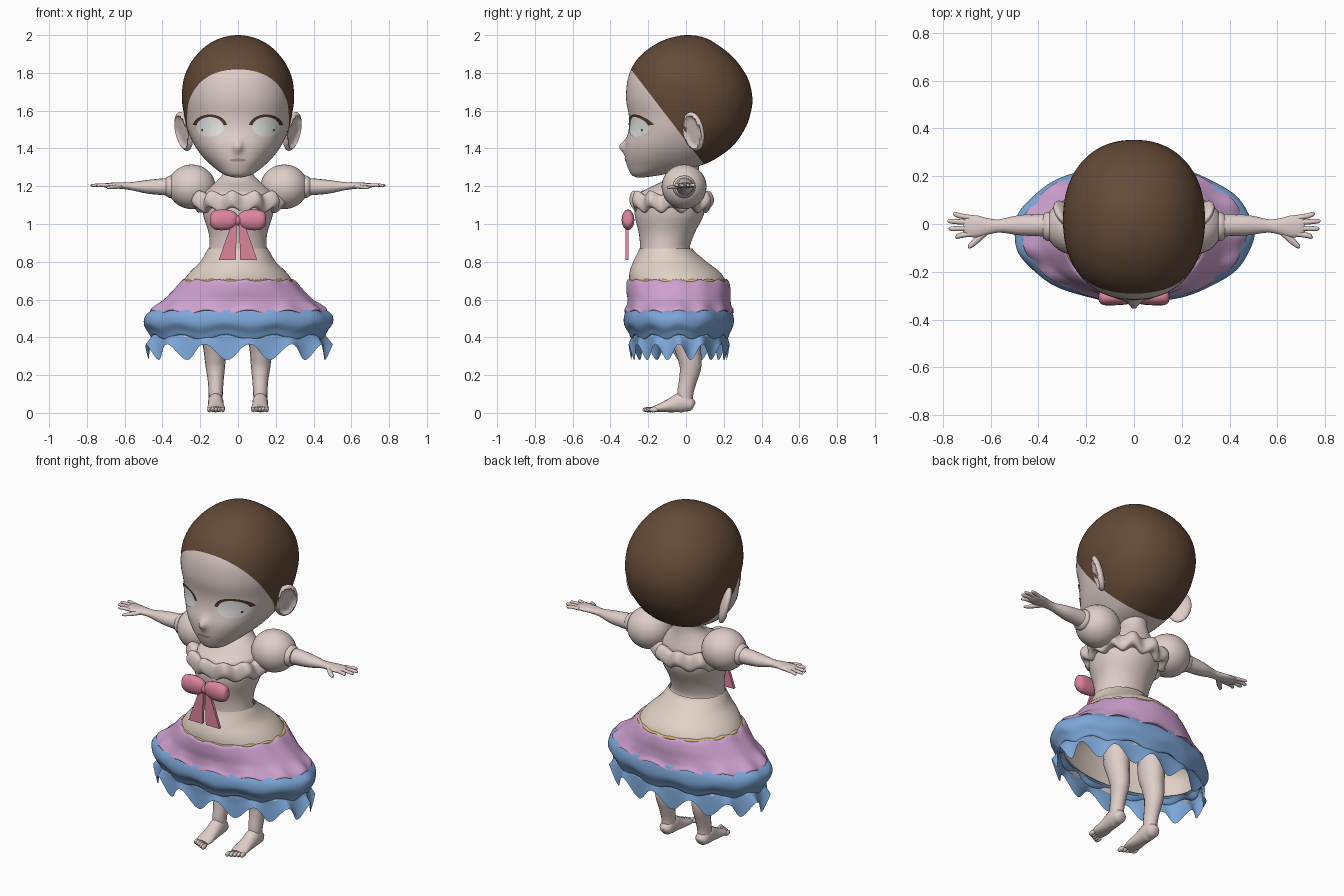
import bpy, bmesh
from math import sin, cos, pi, radians, exp
from mathutils import Vector, Matrix
from mathutils.bvhtree import BVHTree

if "Cube" in bpy.data.objects:
    bpy.data.objects.remove(bpy.data.objects["Cube"])


def material(name, r, g, b):
    color = [((c / 255 + 0.055) / 1.055) ** 2.4 for c in (r, g, b)] + [1]
    m = bpy.data.materials.new(name)
    m.use_nodes = True
    m.diffuse_color = color
    m.node_tree.nodes["Principled BSDF"].inputs["Base Color"].default_value = color
    return m


SKIN = material("skin", 223, 206, 201)
DRESS = material("cream_cloth", 225, 209, 197)
HAIR = material("brown_hair", 99, 74, 55)
LILAC = material("lilac_cloth", 208, 162, 209)
BLUE = material("blue_cloth", 125, 167, 217)
PINK = material("pink_ribbon", 220, 132, 158)
WHITE = material("eye_white", 252, 251, 250)
LASH = material("dark_lash", 78, 58, 42)
LIP = material("lip", 178, 140, 138)
GOLD = material("gold_trim", 220, 190, 120)
made = []


def finish(name, bm, mats, mirror=False, closed=True):
    if closed:
        bmesh.ops.recalc_face_normals(bm, faces=bm.faces)
    me = bpy.data.meshes.new(name)
    bm.to_mesh(me)
    bm.free()
    ob = bpy.data.objects.new(name, me)
    bpy.context.collection.objects.link(ob)
    for m in mats:
        me.materials.append(m)
    if mirror:
        ob.modifiers.new("mirror", "MIRROR")
    made.append(ob)
    return ob


def smooth_rows(rows, steps):
    """Catmull-Rom interpolation of number tuples."""
    out = []
    for i in range(len(rows) - 1):
        a, b, c, d = (rows[max(0, min(len(rows) - 1, i + j))] for j in (-1, 0, 1, 2))
        for s in range(steps):
            t = s / steps
            out.append([q + t / 2 * (r - p + t * (2 * p - 5 * q + 4 * r - u + t * (3 * (q - r) + u - p)))
                        for p, q, r, u in zip(a, b, c, d)])
    return out + [list(rows[-1])]


def skin_rings(bm, rings, cap=True):
    loops = [[bm.verts.new(p) for p in ring] for ring in rings]
    n = len(loops[0])
    for a, b in zip(loops, loops[1:]):
        for i in range(n):
            bm.faces.new((a[i], a[(i + 1) % n], b[(i + 1) % n], b[i]))
    if cap:
        bm.faces.new(loops[0])
        bm.faces.new(loops[-1])


def loft(rows, n=48, steps=4, power=2.0, waves=0, flare=0.5, cap=True):
    """Stack ovals given as (z, half width, front y, back y, wave height)."""
    rings = []
    for row in smooth_rows(rows, steps):
        z, w, yf, yb = row[:4]
        amp = row[4] if waves else 0
        ring = []
        for i in range(n):
            t = 2 * pi * (i + 0.5) / n
            c, s = cos(t), sin(t)
            k = 1 + flare * amp * cos(waves * t)
            c = abs(c) ** (2 / power) * (1 if c > 0 else -1) * k
            s = abs(s) ** (2 / power) * (1 if s > 0 else -1) * k
            ring.append((w * c, (yf + yb) / 2 + (yb - yf) / 2 * s, z + amp * cos(waves * t)))
        rings.append(ring)
    bm = bmesh.new()
    skin_rings(bm, rings, cap)
    return bm


def tube(bm, rows, up=(0, 0, 1), n=16, steps=4):
    """Sweep ovals along a path of (x, y, z, side radius, up radius)."""
    rows = smooth_rows(rows, steps)
    rings = []
    for i, r in enumerate(rows):
        d = Vector(rows[min(i + 1, len(rows) - 1)][:3]) - Vector(rows[max(i - 1, 0)][:3])
        side = d.cross(Vector(up)).normalized()
        top = side.cross(d).normalized()
        rings.append([Vector(r[:3]) + side * r[3] * cos(2 * pi * k / n) + top * r[4] * sin(2 * pi * k / n)
                      for k in range(n)])
    skin_rings(bm, rings)


def ball(bm, center, radii, seg=24):
    mat = Matrix.Translation(center) @ Matrix.Diagonal((*radii, 1))
    bmesh.ops.create_uvsphere(bm, u_segments=seg, v_segments=seg // 2, radius=1, matrix=mat)


# Head with a small pulled-out nose, and the hair cut in along a slanted hairline
head = loft([(1.247, .02, -.26, -.22), (1.262, .075, -.29, -.12), (1.31, .14, -.312, .08),
             (1.36, .19, -.322, .18), (1.42, .232, -.322, .255), (1.5, .268, -.303, .31),
             (1.57, .284, -.302, .338), (1.66, .297, -.317, .352), (1.76, .289, -.31, .332),
             (1.84, .258, -.28, .285), (1.9, .215, -.232, .232), (1.95, .16, -.165, .165),
             (1.98, .103, -.1, .115), (1.995, .05, -.04, .065), (2.0, .008, -.005, .02)],
            n=128, power=2.2)
for v in head.verts:
    if v.co.y < -.2:
        v.co.y -= .036 * exp(-(v.co.x / .022) ** 2 - ((v.co.z - 1.41) / .03) ** 2)
tree = BVHTree.FromBMesh(head)
normal = Vector((0, 1.3, 1))
bmesh.ops.bisect_plane(head, geom=head.verts[:] + head.edges[:] + head.faces[:],
                       plane_co=(0, 0, 1.44), plane_no=normal)
for f in head.faces:
    f.material_index = int(normal.dot(f.calc_center_median() - Vector((0, 0, 1.44))) > 0)
finish("head", head, [SKIN, HAIR])

# Ears, dished on the outside
bm = bmesh.new()
bmesh.ops.create_uvsphere(bm, u_segments=24, v_segments=16, radius=1)
for v in bm.verts:
    if v.co.x > 0 and v.co.y ** 2 + v.co.z ** 2 < .55:
        v.co.x *= .15
bm.transform(Matrix.Translation((.288, .04, 1.49)) @ Matrix.Rotation(radians(-36), 4, "Z")
             @ Matrix.Rotation(radians(14), 4, "Y") @ Matrix.Diagonal((.028, .066, .106, 1)))
finish("ear", bm, [SKIN], mirror=True)


def face_patch(name, cx, cz, rx, rz, mat, r0, r1, a0, a1, lift, mirror=True):
    """Lay a thin oval ring sector on the face surface, facing forward."""
    bm = bmesh.new()
    grid = []
    for j in range(6):
        r = r0 + (r1 - r0) * j / 5
        row = []
        for i in range(33):
            a = radians(a0 + (a1 - a0) * i / 32)
            x, z = cx + rx * r * cos(a), cz + rz * r * sin(a)
            hit = tree.ray_cast(Vector((x, -1, z)), Vector((0, 1, 0)))[0]
            row.append(bm.verts.new((x, hit.y - lift, z)))
        grid.append(row)
    for p, q in zip(grid, grid[1:]):
        for i in range(32):
            bm.faces.new((p[i], q[i], q[i + 1], p[i + 1]))
    finish(name, bm, [mat], mirror, closed=False)


face_patch("eye", .148, 1.515, .074, .053, WHITE, .01, 1, 0, 360, .005)
face_patch("upper_lash", .148, 1.515, .077, .055, LASH, .93, 1.18, 8, 172, .008)
face_patch("pupil_mark", .19, 1.497, .005, .007, LASH, .01, 1, 0, 360, .008)
face_patch("mouth", 0, 1.338, .042, .008, LIP, .01, 1, 0, 360, .004, False)

# Neck, bodice and gathered collar
finish("neck_and_chest", loft([(1.04, .17, -.25, .09), (1.15, .18, -.25, .09), (1.185, .16, -.21, .085),
                               (1.23, .11, -.12, .075), (1.28, .075, -.085, .07), (1.38, .07, -.08, .07)]), [SKIN])
finish("bodice", loft([(.83, .165, -.25, .04), (.87, .153, -.243, .02), (.95, .155, -.25, .045),
                       (1.05, .185, -.272, .095), (1.13, .19, -.265, .1)]), [SKIN])
finish("collar_ruffle", loft([(1.15, .16, -.24, .08, .01), (1.165, .205, -.27, .11, .012),
                              (1.145, .23, -.285, .13, .014), (1.105, .24, -.288, .137, .018),
                              (1.075, .22, -.275, .12, .016), (1.08, .16, -.24, .08, .01)],
                             n=120, waves=11, flare=3.5), [SKIN])

# Puffed sleeves with cuffs
bm = bmesh.new()
ball(bm, (.245, -.01, 1.197), (.126, .119, .118), seg=32)
tube(bm, [(.345, -.01, 1.197, .06, .06), (.365, -.01, 1.197, .06, .058), (.38, -.01, 1.197, .05, .048)])
finish("puff_sleeve", bm, [SKIN], mirror=True)

# Arms, hands and fingers
bm = bmesh.new()
tube(bm, [(.3, -.005, 1.197, .05, .05), (.4, -.005, 1.197, .046, .044), (.48, -.005, 1.197, .042, .036),
          (.56, -.008, 1.2, .028, .022), (.61, -.01, 1.203, .034, .018), (.66, -.01, 1.204, .046, .015),
          (.7, -.008, 1.204, .042, .012), (.715, -.008, 1.204, .025, .006)])
for y0, y1, tip in ((-.042, -.055, .748), (-.018, -.02, .775), (.006, .012, .78), (.027, .042, .757)):
    tube(bm, [(.685, y0, 1.204, .011, .01), (.73, (y0 + y1) / 2, 1.206, .011, .009),
              (tip - .008, y1, 1.204, .009, .008), (tip, y1, 1.204, .003, .003)], n=10, steps=2)
tube(bm, [(.62, -.03, 1.2, .015, .012), (.655, -.065, 1.196, .014, .011), (.685, -.092, 1.193, .01, .008),
          (.693, -.1, 1.193, .003, .003)], n=10, steps=2)
finish("arm_and_hand", bm, [SKIN], mirror=True)

# Legs and feet
bm = bmesh.new()
tube(bm, [(.12, .0, .72, .085, .075), (.122, .0, .42, .08, .07), (.122, .012, .33, .068, .06),
          (.12, .024, .25, .058, .052), (.118, .01, .17, .047, .042), (.118, -.003, .11, .043, .038),
          (.118, -.005, .05, .04, .036)], up=(1, 0, 0))
tube(bm, [(.118, .042, .035, .015, .018), (.118, .028, .041, .035, .034), (.118, -.02, .055, .041, .053),
          (.117, -.08, .04, .042, .038), (.116, -.14, .026, .047, .022), (.116, -.175, .02, .04, .014)])
for i in range(5):
    x = .08 + .018 * i
    ball(bm, (x, -.205 + .009 * i, .017), (.011, .026, .014), seg=12)
finish("leg_and_foot", bm, [SKIN], mirror=True)

# Skirt: cream top, lilac tier, blue tier, scalloped frill
finish("skirt_top", loft([(.87, .158, -.248, .035), (.85, .17, -.255, .05), (.8, .2, -.28, .11),
                          (.74, .26, -.3, .185), (.68, .3, -.3, .215), (.64, .3, -.29, .21)],
                         n=64, cap=False), [DRESS])
finish("gold_trim", loft([(.707, .28, -.295, .212, .003), (.704, .293, -.305, .222, .003),
                          (.692, .297, -.305, .222, .003)], n=120, waves=18, cap=False), [GOLD])
finish("lilac_tier", loft([(.7, .28, -.295, .2, .004), (.697, .302, -.313, .225, .004),
                           (.65, .345, -.316, .236, .002), (.6, .395, -.31, .236, .002),
                           (.56, .45, -.315, .24, .008), (.535, .468, -.325, .252, .01),
                           (.54, .42, -.29, .22, .005)], n=160, waves=13, flare=.6, cap=False), [LILAC])
finish("blue_tier", loft([(.565, .41, -.28, .21, .003), (.55, .45, -.31, .238, .003),
                          (.515, .495, -.326, .25, .006), (.47, .5, -.328, .252, .008),
                          (.43, .475, -.305, .235, .012), (.4, .455, -.29, .22, .014),
                          (.42, .42, -.27, .2, .008)], n=160, waves=11, flare=.8, cap=False), [BLUE])
finish("scalloped_frill", loft([(.43, .42, -.27, .2, 0), (.415, .45, -.288, .215, .006),
                                (.38, .468, -.29, .22, .018), (.322, .488, -.298, .225, .042)],
                               n=192, waves=13, flare=.7, cap=False), [BLUE])
finish("petticoat", loft([(.66, .29, -.28, .2, 0), (.55, .41, -.28, .21, 0), (.44, .435, -.28, .21, .004),
                          (.4, .459, -.288, .217, .008)], n=96, waves=9, flare=1.5, cap=False), [DRESS])

# Ribbon bow: loops, knot and hanging tails
bm = bmesh.new()
tube(bm, [(.005, -.307, 1.02, .018, .026), (.03, -.307, 1.022, .029, .047), (.08, -.307, 1.022, .033, .055),
          (.122, -.307, 1.02, .033, .05), (.142, -.307, 1.018, .024, .034), (.149, -.307, 1.018, .008, .012)])
tail = [bm.verts.new((x, -.32, z)) for x, z in ((.006, 1.0), (.035, 1.0), (.102, .81), (.012, .81))]
new = bmesh.ops.extrude_face_region(bm, geom=[bm.faces.new(tail)])["geom"]
bmesh.ops.translate(bm, vec=(0, .016, 0), verts=[g for g in new if isinstance(g, bmesh.types.BMVert)])
finish("bow_loop_and_tail", bm, [PINK], mirror=True)
bm = bmesh.new()
ball(bm, (0, -.31, 1.018), (.018, .024, .026))
finish("bow_knot", bm, [PINK])

# Smooth shading with crisp edges
bpy.ops.object.select_all(action="DESELECT")
for ob in made:
    ob.select_set(True)
bpy.context.view_layer.objects.active = made[0]
bpy.ops.object.shade_smooth_by_angle(angle=radians(50))
